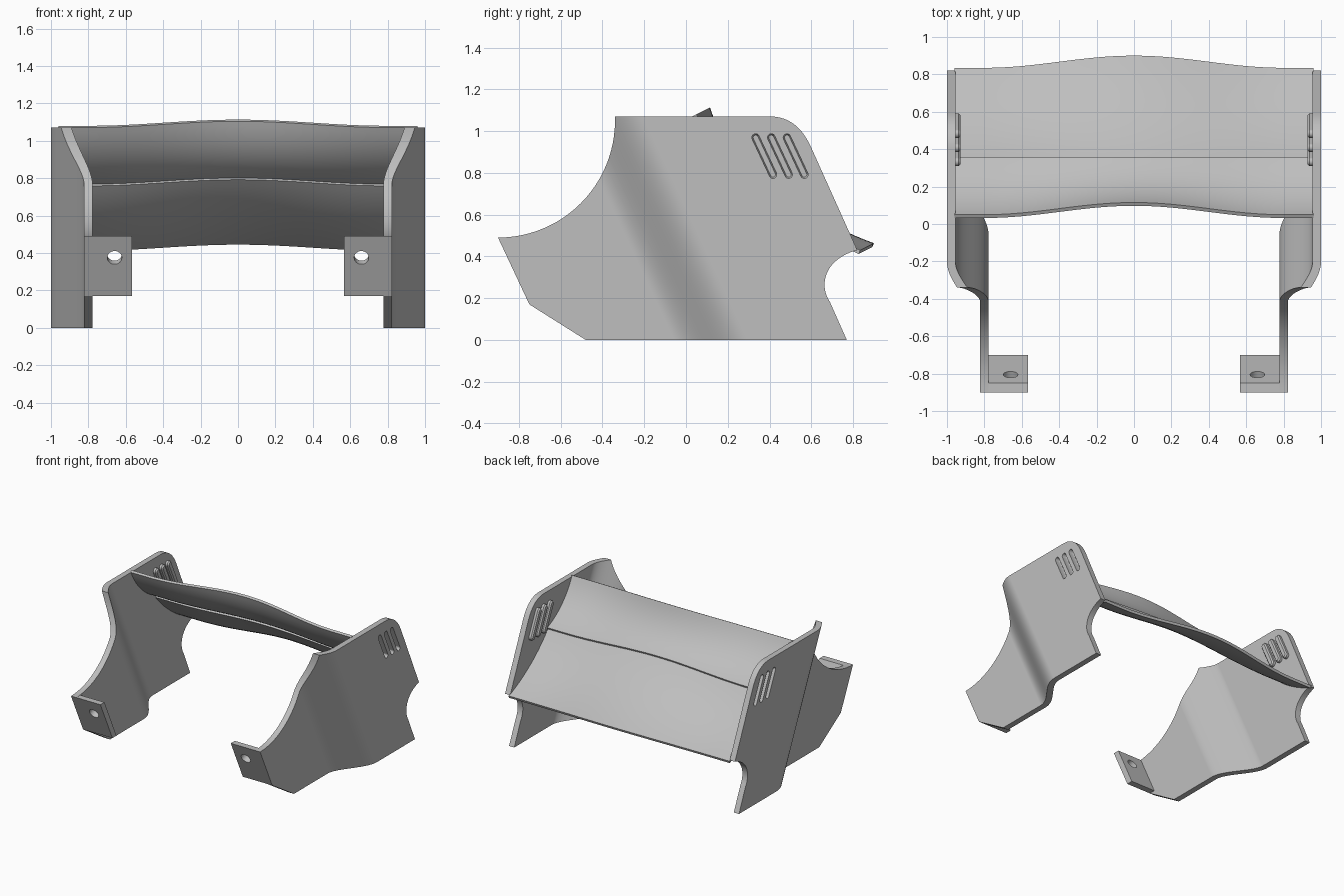
import bpy, bmesh, math
from mathutils import Vector

cube = bpy.data.objects.get("Cube")
if cube:
    bpy.data.objects.remove(cube)

grey = bpy.data.materials.new("plain_grey")
grey.use_nodes = True
grey.diffuse_color = (0.52, 0.52, 0.52, 1)
grey.node_tree.nodes["Principled BSDF"].inputs["Base Color"].default_value = (0.52, 0.52, 0.52, 1)

RAKE = 0.468  # backward lean shared by the joggle, louvres and rear edge


def make_object(name, bm):
    bmesh.ops.recalc_face_normals(bm, faces=bm.faces)
    mesh = bpy.data.meshes.new(name)
    bm.to_mesh(mesh)
    bm.free()
    mesh.materials.append(grey)
    obj = bpy.data.objects.new(name, mesh)
    bpy.context.collection.objects.link(obj)
    return obj


def skin(name, loops):
    """Closed solid through a row of matching loops, capped at both ends."""
    bm = bmesh.new()
    rings = [[bm.verts.new(p) for p in loop] for loop in loops]
    n = len(rings[0])
    for a, b in zip(rings, rings[1:]):
        for i in range(n):
            j = (i + 1) % n
            bm.faces.new((a[i], a[j], b[j], b[i]))
    bm.faces.new(rings[0])
    bm.faces.new(rings[-1])
    return make_object(name, bm)


def prism(name, yz, x0, x1):
    return skin(name, [[(x, y, z) for y, z in yz] for x in (x0, x1)])


def activate(obj):
    bpy.ops.object.select_all(action='DESELECT')
    obj.select_set(True)
    bpy.context.view_layer.objects.active = obj


def boolean(obj, tool, operation):
    mod = obj.modifiers.new("cut", 'BOOLEAN')
    mod.object, mod.operation, mod.solver = tool, operation, 'EXACT'
    activate(obj)
    bpy.ops.object.modifier_apply(modifier=mod.name)
    bpy.data.objects.remove(tool)


def finish(obj, mirror=False):
    activate(obj)
    if mirror:
        mod = obj.modifiers.new("mirror", 'MIRROR')
        mod.use_mirror_merge = False
        bpy.ops.object.modifier_apply(modifier=mod.name)
    bpy.ops.object.shade_smooth_by_angle(angle=math.radians(30))
    obj.modifiers.new("clean_shading", 'WEIGHTED_NORMAL').keep_sharp = True


def bezier(points, steps):
    pts = [Vector(p) for p in points]
    out = []
    for k in range(steps + 1):
        level, t = pts, k / steps
        while len(level) > 1:
            level = [a.lerp(b, t) for a, b in zip(level, level[1:])]
        out.append(level[0])
    return out


# Side outline of the end plate, as (y, z)
outline = bezier([(0.40, 1.07), (0.50, 1.07), (0.56, 1.01), (0.60, 0.92)], 12)
outline += bezier([(0.82, 0.43), (0.67, 0.39), (0.63, 0.27), (0.69, 0.18)], 16)
outline += [Vector(p) for p in ((0.77, 0), (-0.48, 0), (-0.75, 0.17))]
for k in range(25):
    a = math.radians(-90 + 90 * k / 24)
    outline.append(Vector((-0.90 + 0.56 * math.cos(a), 1.05 + 0.56 * math.sin(a))))
outline.append(Vector((-0.34, 1.07)))
plate = prism("end_plates", outline, 0.6, 1.2)


# Bent sheet with a raked S-shaped joggle, intersected with the outline
def joggle(s):
    t = min(max((s + 0.06) / 0.36, 0), 1)
    return 0.80 + 0.1775 * t * t * (3 - 2 * t)


outer, inner = [], []
for s in [-1.5] + [-0.06 + 0.36 * k / 20 for k in range(21)] + [2]:
    slope = (joggle(s + 0.001) - joggle(s - 0.001)) / 0.002
    n = Vector((-slope, 1)).normalized() * 0.0225
    outer.append((s + n.x, joggle(s) + n.y))
    inner.append((s - n.x, joggle(s) - n.y))
section = outer + inner[::-1]
sheet = skin("sheet", [[(x, s - RAKE * z, z) for s, x in section] for z in (-0.2, 1.3)])
boolean(plate, sheet, 'INTERSECT')


# Pressed louvres: bump on the inside, groove on the outside
def capsule(y, z, half, r):
    axis = Vector((-RAKE, 1)).normalized()
    side = Vector((axis.y, -axis.x))
    pts = []
    for end in (1, -1):
        for k in range(9):
            a = math.pi * k / 8
            pts.append(Vector((y, z)) + end * (axis * (half + r * math.sin(a)) + side * r * math.cos(a)))
    return pts


def louvre(y, depths, radii):
    return skin("louvre", [[(x, p.x, p.y) for p in capsule(y, 0.88, 0.098, r)]
                           for x, r in zip(depths, radii)])


for k in range(3):
    y = 0.375 + 0.075 * k
    boolean(plate, louvre(y, (0.927, 0.937, 0.966), (0.014, 0.023, 0.023)), 'UNION')
    boolean(plate, louvre(y, (0.958, 0.97, 1.05), (0.012, 0.018, 0.018)), 'DIFFERENCE')
finish(plate, mirror=True)

# Front mounting tabs with a bolt hole
tab = prism("mounting_tabs", [(-0.75, 0.17), (-0.90, 0.49), (-0.85, 0.49), (-0.70, 0.17)], 0.567, 0.80)
normal = Vector((0, 0.906, 0.425))
up = Vector((0, -0.425, 0.906))
centre = Vector((0.66, -0.825, 0.385))
ring = [centre + 0.039 * (Vector((math.cos(a), 0, 0)) + up * math.sin(a))
        for a in (math.tau * k / 32 for k in range(32))]
hole = skin("hole", [[p + normal * d for p in ring] for d in (-0.15, 0.15)])
boolean(tab, hole, 'DIFFERENCE')
finish(tab, mirror=True)


# Two cambered wing elements, swelling up and back at mid span
def wing(name, camber, weights):
    top = bezier(camber, 14)
    loops = []
    for k in range(49):
        x = -0.96 + 1.92 * k / 48
        swell = 0.5 + 0.5 * math.cos(math.pi * min(abs(x) / 0.8, 1))
        upper, lower = [], []
        for i, p in enumerate(top):
            t = i / 14
            w = weights[0] * (1 - t) + weights[1] * t
            y, z = p.x + 0.065 * w * swell, p.y + 0.033 * swell
            d = top[min(i + 1, 14)] - top[max(i - 1, 0)]
            n = Vector((d.y, -d.x)).normalized() * 0.02
            upper.append((x, y, z))
            lower.append((x, y + n.x, z + n.y))
        loops.append(upper + lower[::-1])
    finish(skin(name, loops))


wing("upper_flap", [(0.05, 1.08), (0.148, 0.873), (0.358, 0.785)], (1, 0))
wing("main_wing", [(0.352, 0.772), (0.54, 0.55), (0.835, 0.43)], (0, 1))
